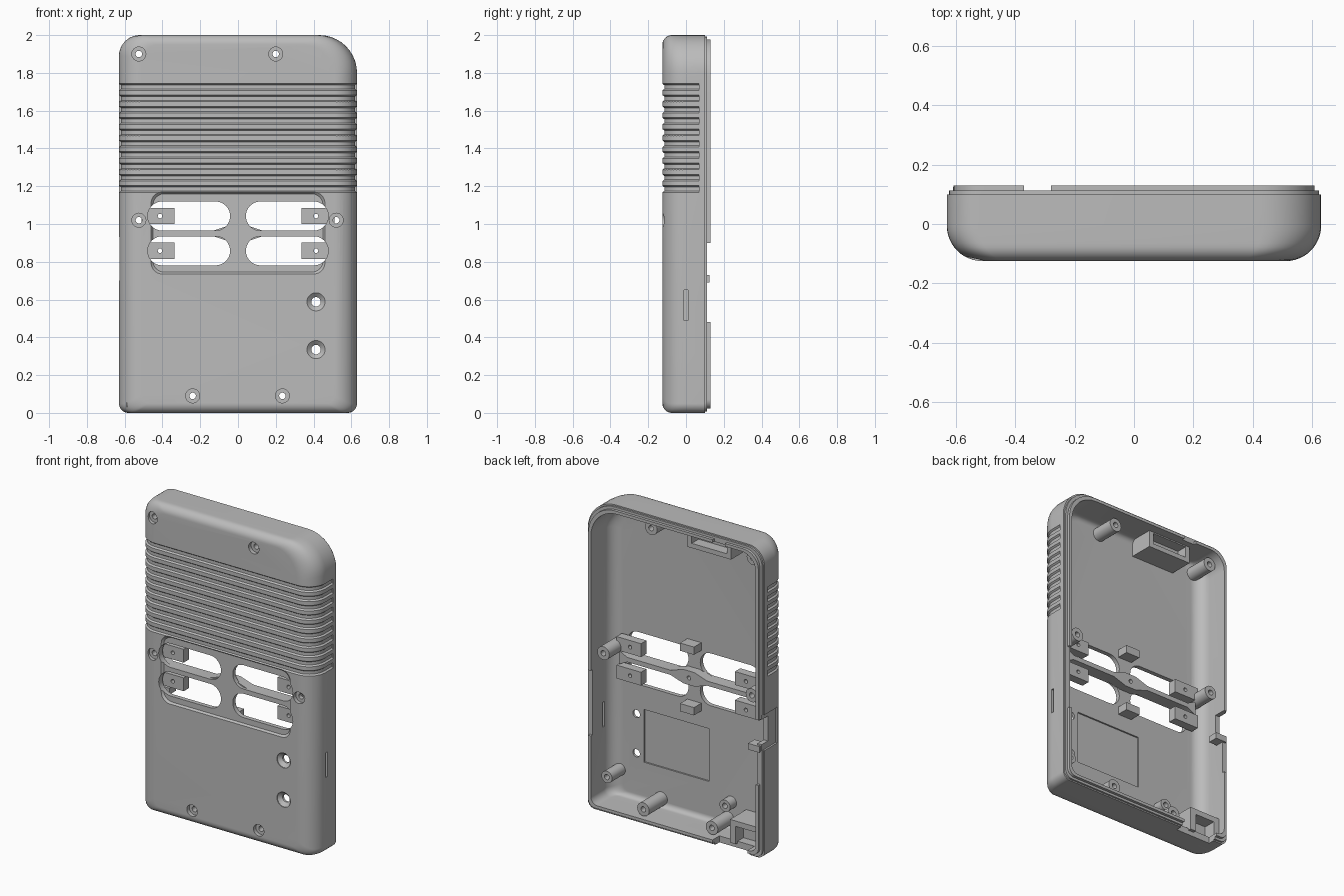
import bpy, bmesh
from math import sin, cos, pi, sqrt, radians

if "Cube" in bpy.data.objects:
    bpy.data.objects.remove(bpy.data.objects["Cube"])

grey = bpy.data.materials.new("plain grey")
grey.use_nodes = True
grey.diffuse_color = (0.5, 0.5, 0.5, 1)
grey.node_tree.nodes["Principled BSDF"].inputs["Base Color"].default_value = (0.5, 0.5, 0.5, 1)

HALF, FRONT, RIM, FLOOR = 0.63, -0.125, 0.10, -0.085


def loft(name, rings, tube=False):
    """Skin matching rings; cap the ends, or join last to first for a tube."""
    bm = bmesh.new()
    rows = [[bm.verts.new(p) for p in ring] for ring in rings]
    n = len(rows[0])
    for a, b in zip(rows, rows[1:] + (rows[:1] if tube else [])):
        for i in range(n):
            bm.faces.new((a[i], a[(i + 1) % n], b[(i + 1) % n], b[i]))
    if not tube:
        bm.faces.new(rows[0][::-1])
        bm.faces.new(rows[-1])
    bmesh.ops.recalc_face_normals(bm, faces=bm.faces)
    mesh = bpy.data.meshes.new(name)
    bm.to_mesh(mesh)
    bm.free()
    mesh.materials.append(grey)
    ob = bpy.data.objects.new(name, mesh)
    bpy.context.collection.objects.link(ob)
    return ob


def box(name, x, y, z):
    return loft(name, [[(x[0], v, z[0]), (x[1], v, z[0]), (x[1], v, z[1]), (x[0], v, z[1])] for v in y])


def circle(x, z, r, y, n=32):
    return [(x + r * cos(2 * pi * i / n), y, z + r * sin(2 * pi * i / n)) for i in range(n)]


def cylinder(name, x, z, levels):
    return loft(name, [circle(x, z, r, y) for r, y in levels])


def outline(x0, x1, z0, z1, radii, y, n=10):
    """Rounded rectangle; radii run from the top +x corner, anticlockwise."""
    corners = [(x1, z1, -1, -1), (x0, z1, 1, -1), (x0, z0, 1, 1), (x1, z0, -1, 1)]
    pts = []
    for k, ((cx, cz, sx, sz), r) in enumerate(zip(corners, radii)):
        for i in range(n + 1):
            a = pi / 2 * (k + i / n)
            pts.append((cx + sx * r + r * cos(a), y, cz + sz * r + r * sin(a)))
    return pts


def cut(target, cutter):
    mod = target.modifiers.new("cut", 'BOOLEAN')
    mod.operation, mod.solver, mod.object = 'DIFFERENCE', 'EXACT', cutter
    bpy.context.view_layer.objects.active = target
    bpy.ops.object.modifier_apply(modifier=mod.name)
    bpy.data.objects.remove(cutter)


# Shell: outer skin, stepped rim, then the hollow inside
def body_ring(dx, dz, y):
    ring = outline(-HALF, HALF, 0, 2, (0.2, 0.11, 0.05, 0.05), y)
    return [(x * (HALF - dx) / HALF, y, 1 + (z - 1) * (1 - dz)) for x, y, z in ring]


def fillet(h, r):
    return r - sqrt(max(0, r * r - (r - h) ** 2)) if h < r else 0


def rounded(y0, rx, rz, inset):
    rings, steps = [], 12
    for i in range(steps + 1):
        h = rx * (1 - cos(pi / 2 * i / steps))
        rings.append(body_ring(inset + fillet(h, rx), inset + fillet(h, rz), y0 + h))
    return rings


rim = [(0, RIM), (0.008, RIM), (0.008, 0.112), (0.023, 0.112), (0.023, 0.13), (0.042, 0.13)]
shell = loft("shell", rounded(FRONT, 0.12, 0.05, 0) + [body_ring(d, d, y) for d, y in rim]
             + rounded(FLOOR, 0.08, 0.03, 0.042)[::-1])


# Grip grooves wrapping the front and both sides
def wrap(d):
    pts = [(HALF - d, 0.07)]
    for i in range(11):
        a = pi / 2 * i / 10
        r = 0.12 - d
        pts.append((HALF - 0.12 + r * cos(a), FRONT + 0.12 - r * sin(a)))
    return pts + [(-x, y) for x, y in pts[::-1]]


for i in range(10):
    z = 1.725 - 0.06 * i
    cut(shell, loft("groove_cutter", [
        [(x, y, z + dz) for x, y in wrap(-0.05) + wrap(d)[::-1]]
        for dz, d in ((-0.02, -0.003), (-0.01, 0.01), (0.01, 0.01), (0.02, -0.003))]))

# Shallow front recess with four rounded slots
cut(shell, loft("recess_cutter", [
    outline(-0.45 - g, 0.45 + g, 0.745 - g, 1.16 + g, (0.06,) * 4, y)
    for g, y in ((0.015, -0.15), (0.01, -0.125), (0, -0.113))]))
for x in (-0.26, 0.26):
    for z in (0.858, 1.042):
        cut(shell, loft("slot_cutter", [
            outline(x - 0.218, x + 0.218, z - 0.077, z + 0.077, (0.0765,) * 4, y) for y in (-0.2, 0.05)]))

# Screw holes with counterbores, and the hollow posts behind them
posts = [(-0.525, 1.9, 0.07), (0.2, 1.9, 0.07), (-0.525, 1.02, 0.08), (0.52, 1.02, 0.1),
         (-0.24, 0.09, 0.08), (0.235, 0.09, 0.1)]


def post(x, z, top, r=0.043, bore=0.017, base=FLOOR - 0.01):
    return loft("screw_post", [circle(x, z, rr, y) for rr, y in
                ((r, base), (r, top), (bore, top), (bore, base))], tube=True)


for x, z, top in posts:
    cut(shell, cylinder("screw_cutter", x, z,
                        ((0.037, -0.2), (0.037, -0.1), (0.017, -0.1), (0.017, 0))))
details = [post(*p) for p in posts]
details += [post(-0.263, 0.2, -0.02, 0.038), post(0.53, 0.2, 0.05, 0.038)]

# Two countersunk button holes
for z in (0.335, 0.588):
    cut(shell, cylinder("button_hole_cutter", 0.413, z,
                        ((0.048, -0.2), (0.048, -0.12), (0.025, -0.1), (0.025, 0))))

# Openings in the walls, rim gaps and the inner label recess
openings = [
    ((0.5, 0.7), (-0.01, 0.01), (0.49, 0.65)),
    ((-0.7, -0.618), (-0.03, 0.2), (0.7, 0.93)),
    ((-0.7, -0.56), (0.05, 0.2), (0.74, 0.9)),
    ((-0.7, -0.56), (0.112, 0.2), (0.48, 0.9)),
    ((0.56, 0.7), (0.112, 0.2), (0.48, 0.9)),
    ((-0.37, -0.28), (0.112, 0.2), (1.9, 2.1)),
    ((-0.53, -0.28), (0.06, 0.2), (-0.1, 0.06)),
    ((-0.105, 0.36), (FLOOR - 0.01, -0.06), (0.29, 0.63)),
]
for b in openings:
    cut(shell, box("opening_cutter", *b))
jack = cylinder("jack_cutter", -0.41, 0, ((0.028, 0), (0.028, 0.3)))
jack.rotation_euler.x = radians(90)
jack.location = (0, 0.06, 2.1)
bpy.context.view_layer.update()
cut(shell, jack)

# Bar between the slots, with a wide middle and a screw hole
half = [(0.5, 0.045), (0.44, 0.015), (0.13, 0.015), (0.04, 0.045)]
top_edge = half + [(-x, h) for x, h in half[::-1]]
bar_profile = [(x, 0.95 + h) for x, h in top_edge] + [(x, 0.95 - h) for x, h in top_edge[::-1]]
bar = loft("slot_bar", [[(x, y, z) for x, z in bar_profile] for y in (FLOOR - 0.01, -0.03)])
cut(bar, cylinder("bar_hole_cutter", 0, 0.95, ((0.013, -0.06), (0.013, 0.1))))
details.append(bar)

# Spring tabs over the slot ends, and the lugs above and below
for side in (-1, 1):
    for z in (0.858, 1.042):
        tab = box("slot_tab", sorted((side * 0.335, side * 0.51)), (-0.075, -0.02), (z - 0.043, z + 0.043))
        cut(tab, cylinder("tab_hole_cutter", side * 0.413, z, ((0.012, -0.2), (0.012, 0.1))))
        details.append(tab)
for z in (0.755, 1.145):
    details.append(box("slot_lug", (-0.05, 0.05), (FLOOR - 0.01, -0.01), (z - 0.025, z + 0.025)))

# Socket housing at the top, cradle at the bottom corner, and switch clip
housing = box("socket_housing", (-0.37, -0.06), (FLOOR - 0.01, 0.07), (1.85, 1.965))
cut(housing, box("housing_cutter", (-0.34, -0.09), (0.0, 0.1), (1.88, 1.95)))
details.append(housing)
cradle = box("port_cradle", (-0.59, -0.37), (FLOOR - 0.01, 0.08), (0.03, 0.18))
cut(cradle, box("cradle_cutter", (-0.55, -0.41), (0.0, 0.1), (0.0, 0.145)))
details.append(cradle)
details.append(box("switch_clip", (-0.61, -0.53), (0.06, 0.125), (0.69, 0.73)))

# Smooth the curves, keep the edges crisp
bpy.ops.object.select_all(action='DESELECT')
for ob in details + [shell]:
    ob.select_set(True)
bpy.context.view_layer.objects.active = shell
bpy.ops.object.shade_smooth_by_angle(angle=radians(30))
